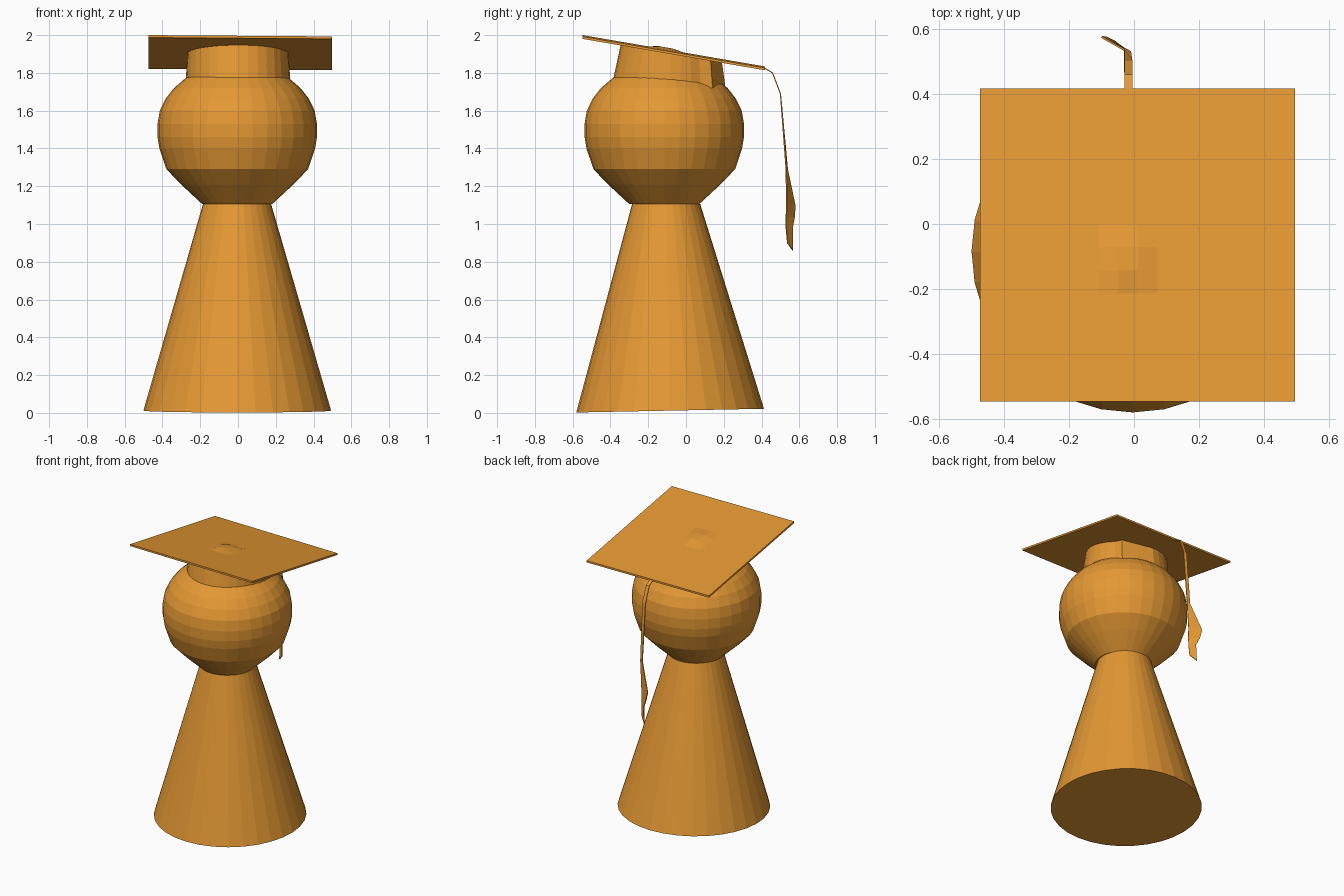
import bpy
from math import sin, cos, pi

if "Cube" in bpy.data.objects:
    bpy.data.objects.remove(bpy.data.objects["Cube"])

mat = bpy.data.materials.new("orange")
mat.diffuse_color = (0.78, 0.315, 0.034, 1)
mat.use_nodes = True
mat.node_tree.nodes["Principled BSDF"].inputs["Base Color"].default_value = mat.diffuse_color
SIDES = 32


def make(name, verts, faces):
    me = bpy.data.meshes.new(name)
    me.from_pydata(verts, [], faces)
    me.update()
    me.materials.append(mat)
    ob = bpy.data.objects.new(name, me)
    bpy.context.collection.objects.link(ob)
    return ob


def loft(name, rings, n=SIDES):
    """Rings bottom to top: (x, y, z, rx, ry, slope along y)."""
    verts, faces = [], []
    for cx, cy, cz, rx, ry, slope in rings:
        for i in range(n):
            a = 2 * pi * i / n
            dy = ry * sin(a)
            verts.append((cx + rx * cos(a), cy + dy, cz + slope * dy))
    for k in range(len(rings) - 1):
        for i in range(n):
            j = (i + 1) % n
            faces.append((k*n + i, k*n + j, (k+1)*n + j, (k+1)*n + i))
    faces.append(tuple(reversed(range(n))))
    faces.append(tuple(range((len(rings) - 1) * n, len(rings) * n)))
    return make(name, verts, faces)


# Conical body, its base very slightly tilted
loft("body", [(-0.004, -0.084, 0.012, 0.497, 0.497, 0.02),
              (-0.005, -0.105, 1.107, 0.18, 0.18, 0.0)])

# Faceted round head, crown hidden in the cap
profile = [(0.185, 1.105), (0.298, 1.21), (0.375, 1.29), (0.412, 1.40),
           (0.422, 1.46), (0.422, 1.53), (0.41, 1.60), (0.378, 1.665),
           (0.335, 1.72), (0.27, 1.775), (0.15, 1.82)]
loft("head", [(-0.004, -0.115, z, r, r, 0.0) for r, z in profile])

# Cap band, leaning back with the board
band = loft("cap_band", [(0.0, -0.088, 1.738, 0.278, 0.298, -0.085),
                         (0.0, -0.078, 1.903, 0.268, 0.268, -0.165)])
# Overlap seam of the band: a corner at the back right, then a flat stretch
for ring in (0, SIDES):
    v = band.data.vertices
    corner, end = v[ring + 4], v[ring + 8]
    corner.co.x += 0.022
    corner.co.y += 0.018
    for k in (1, 2, 3):
        v[ring + 4 + k].co = corner.co.lerp(end.co, k / 4)


# Tilted board
def board_z(x, y):
    return 2.0 - 0.166 * (y + 0.548) / 0.966 - 0.007 * (x + 0.475) / 0.97


corners = [(-0.475, -0.548), (0.497, -0.548), (0.497, 0.418), (-0.475, 0.418)]
verts = [(x, y, board_z(x, y) - d) for d in (0.013, 0) for x, y in corners]
make("cap_board", verts, [(3, 2, 1, 0), (4, 5, 6, 7)] +
     [(i, (i + 1) % 4, (i + 1) % 4 + 4, i + 4) for i in range(4)])

# Low mound in the middle of the board
verts, faces = [], []
for j in range(4):
    for i in range(4):
        x, y = -0.11 + 0.061 * i, -0.215 + 0.072 * j
        lift = 0.014 if 0 < i < 3 and 0 < j < 3 else 0.0005
        verts.append((x, y, board_z(x, y) + lift))
for j in range(3):
    for i in range(3):
        k = j * 4 + i
        faces.append((k, k + 1, k + 5, k + 4))
make("cap_button", verts, faces)

# Tassel cord over the back edge, widening into a twisted flat tuft
pairs = [((-0.005, 0.40, 1.826), (-0.03, 0.40, 1.826)),
         ((-0.005, 0.42, 1.823), (-0.03, 0.42, 1.823)),
         ((-0.005, 0.458, 1.80), (-0.03, 0.458, 1.80)),
         ((-0.005, 0.50, 1.69), (-0.03, 0.50, 1.69)),
         ((-0.010, 0.53, 1.29), (-0.03, 0.537, 1.29)),
         ((-0.020, 0.532, 1.11), (-0.10, 0.577, 1.10)),
         ((-0.020, 0.53, 1.03), (-0.085, 0.575, 1.04)),
         ((-0.022, 0.53, 0.98), (-0.06, 0.563, 0.98)),
         ((-0.025, 0.537, 0.90), (-0.065, 0.565, 0.86))]
verts = [p for pair in pairs for p in pair]
tassel = make("tassel", verts, [(2*i, 2*i + 1, 2*i + 3, 2*i + 2)
                                for i in range(len(pairs) - 1)])
mod = tassel.modifiers.new("thickness", "SOLIDIFY")
mod.thickness = 0.006
mod.offset = 0
